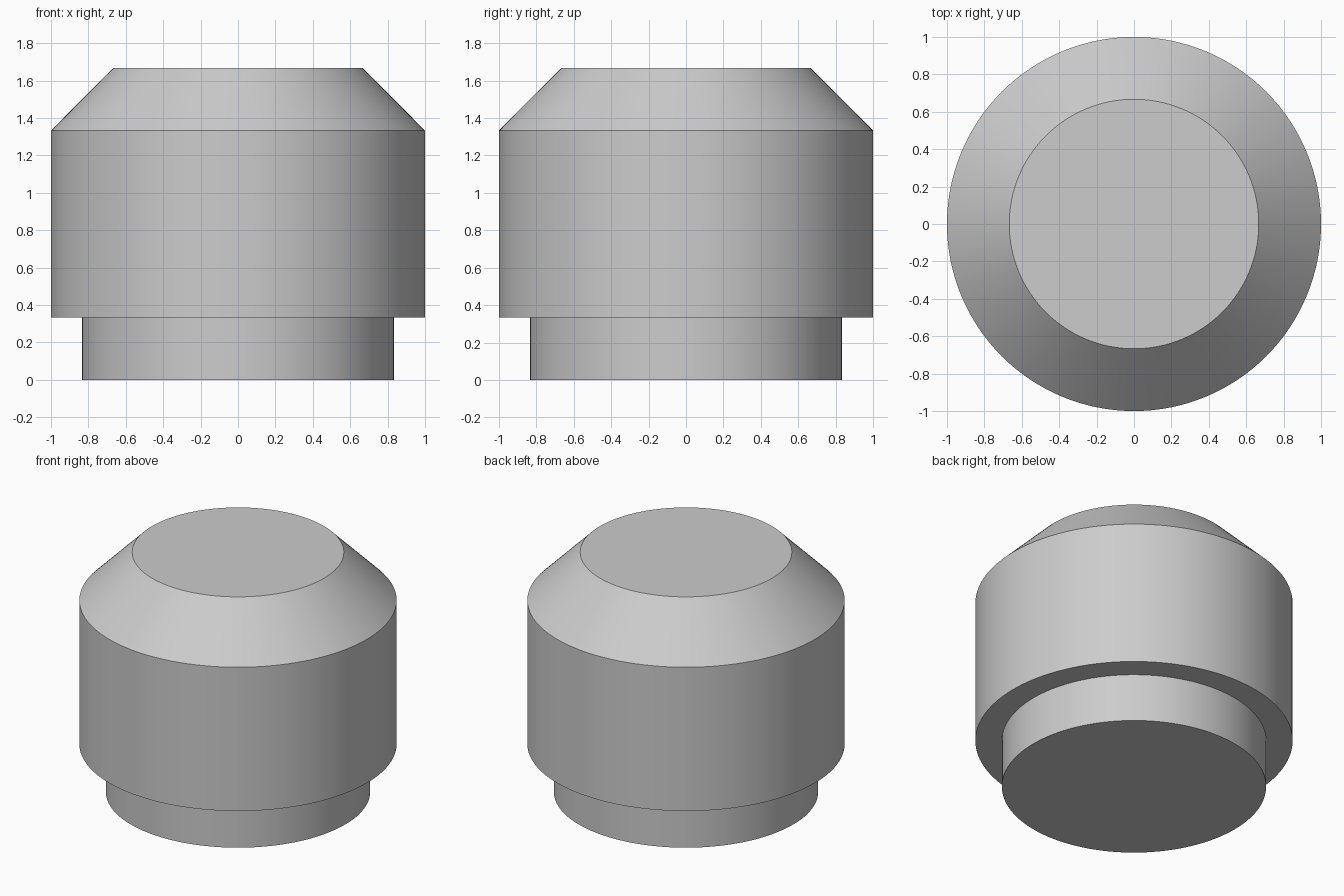
import bpy
import bmesh
from math import cos, sin, tau, radians

SEGMENTS = 128

cube = bpy.data.objects.get("Cube")
if cube:
    bpy.data.objects.remove(cube, do_unlink=True)

# Plain grey material
grey = bpy.data.materials.new("light_grey")
grey.use_nodes = True
colour = (0.604, 0.604, 0.604, 1)
grey.diffuse_color = colour
grey.node_tree.nodes["Principled BSDF"].inputs["Base Color"].default_value = colour


def turned_solid(name, profile):
    """Spin (radius, height) points around z and cap both ends."""
    bm = bmesh.new()
    rings = [[bm.verts.new((r * cos(tau * i / SEGMENTS), r * sin(tau * i / SEGMENTS), z))
              for i in range(SEGMENTS)] for r, z in profile]
    for low, high in zip(rings, rings[1:]):
        for i in range(SEGMENTS):
            j = (i + 1) % SEGMENTS
            bm.faces.new((low[i], low[j], high[j], high[i]))
    bm.faces.new(rings[0][::-1])
    bm.faces.new(rings[-1])
    mesh = bpy.data.meshes.new(name)
    bm.to_mesh(mesh)
    bm.free()
    mesh.materials.append(grey)
    obj = bpy.data.objects.new(name, mesh)
    bpy.context.collection.objects.link(obj)
    bpy.ops.object.select_all(action="DESELECT")
    obj.select_set(True)
    bpy.context.view_layer.objects.active = obj
    bpy.ops.object.shade_smooth_by_angle(angle=radians(30))
    return obj


# Narrow foot, wide drum and chamfered top in one turned profile
turned_solid("stepped_chamfered_plug", [
    (0.833, 0), (0.833, 0.333),
    (1, 0.333), (1, 1.333),
    (0.667, 1.667),
])
